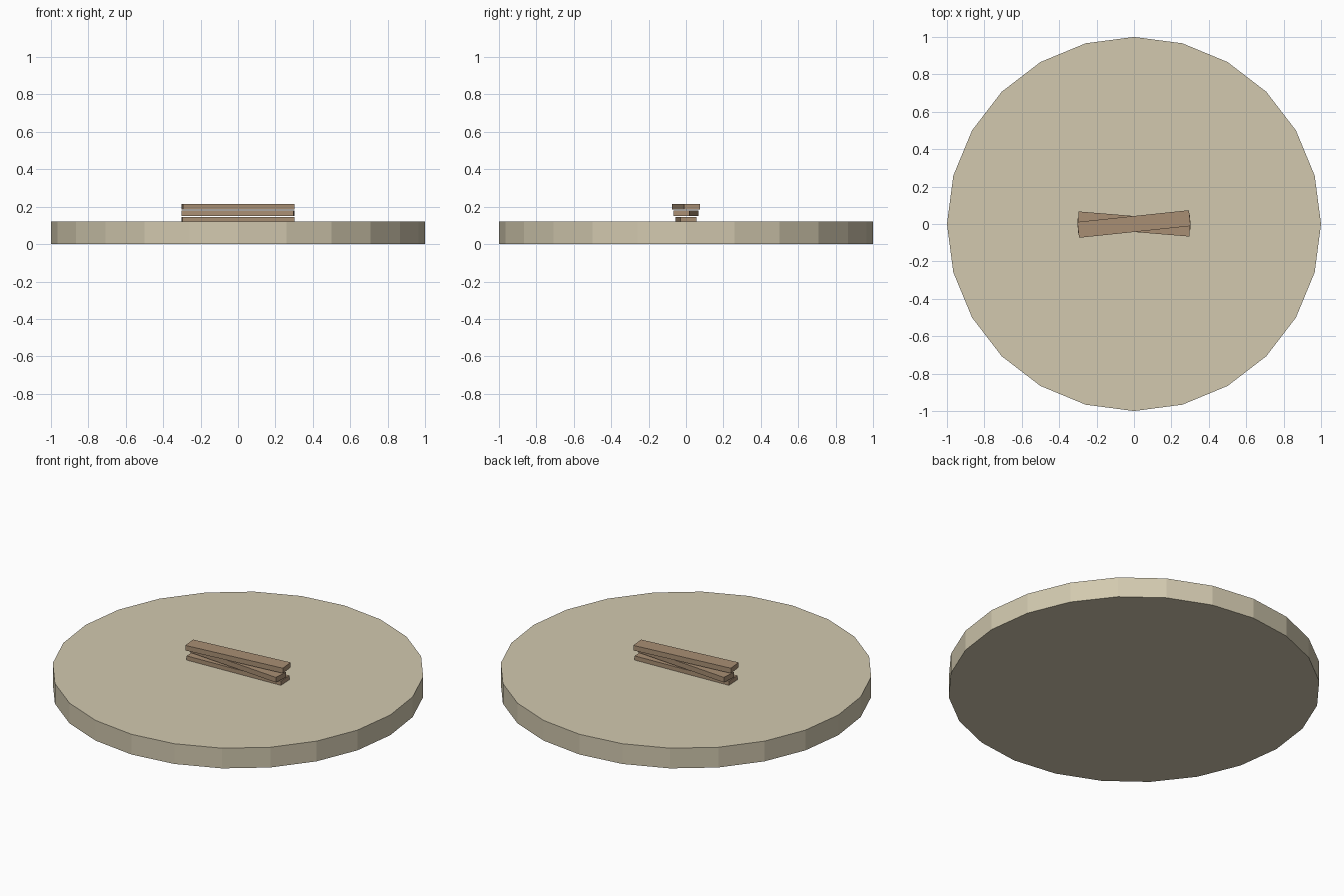
import bpy
import math

if "Cube" in bpy.data.objects:
    bpy.data.objects.remove(bpy.data.objects["Cube"], do_unlink=True)


def make_material(name, rgb):
    mat = bpy.data.materials.new(name)
    mat.use_nodes = True
    mat.diffuse_color = (*rgb, 1)
    mat.node_tree.nodes["Principled BSDF"].inputs["Base Color"].default_value = (*rgb, 1)
    return mat


sand = make_material("pale sand", (0.645, 0.584, 0.429))
wood = make_material("brown wood", (0.397, 0.275, 0.174))

# Round ground disc
DISC_HEIGHT = 0.12
bpy.ops.mesh.primitive_cylinder_add(vertices=24, radius=1, depth=DISC_HEIGHT,
                                    location=(0, 0, DISC_HEIGHT / 2))
disc = bpy.context.object
disc.name = "ground_disc"
disc.data.materials.append(sand)

# Stack of planks, each turned a little the other way
LENGTH, WIDTH, THICKNESS, STEP = 0.6, 0.085, 0.03, 0.035
for i, (level, angle) in enumerate(zip(("lower", "middle", "upper"), (2.6, -4.7, 6))):
    bpy.ops.mesh.primitive_cube_add(size=1, location=(0, 0, 0.13 + i * STEP),
                                    rotation=(0, 0, math.radians(angle)))
    plank = bpy.context.object
    plank.name = level + "_plank"
    plank.scale = (LENGTH, WIDTH, THICKNESS)
    plank.data.materials.append(wood)
